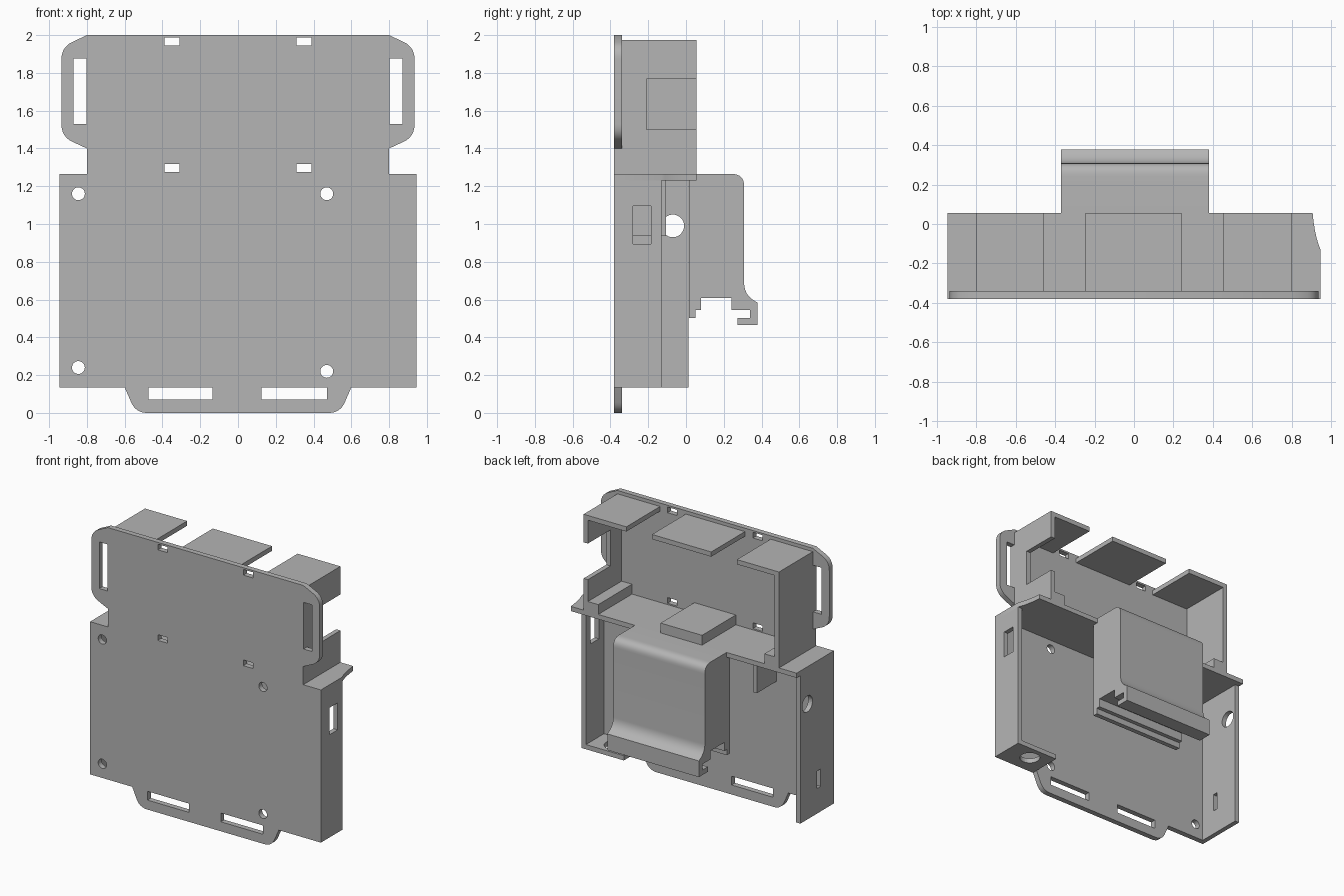
import bpy, bmesh, math
from mathutils import Vector

if "Cube" in bpy.data.objects:
    bpy.data.objects.remove(bpy.data.objects["Cube"])

# Single grey plastic
GREY = (0.46, 0.46, 0.46, 1)
plastic = bpy.data.materials.new("grey_plastic")
plastic.use_nodes = True
plastic.diffuse_color = GREY
plastic.node_tree.nodes["Principled BSDF"].inputs["Base Color"].default_value = GREY

AXES = {"x": lambda u, v, d: (d, u, v),
        "y": lambda u, v, d: (u, d, v),
        "z": lambda u, v, d: (u, v, d)}


def add_prism(bm, axis, outline, lo, hi):
    place = AXES[axis]
    bottom = [bm.verts.new(place(u, v, lo)) for u, v in outline]
    top = [bm.verts.new(place(u, v, hi)) for u, v in outline]
    bm.faces.new(bottom)
    bm.faces.new(top[::-1])
    for i in range(len(outline)):
        j = (i + 1) % len(outline)
        bm.faces.new((bottom[i], top[i], top[j], bottom[j]))


def make(name, prisms):
    bm = bmesh.new()
    for prism in prisms:
        add_prism(bm, *prism)
    bmesh.ops.recalc_face_normals(bm, faces=bm.faces)
    mesh = bpy.data.meshes.new(name)
    bm.to_mesh(mesh)
    bm.free()
    mesh.materials.append(plastic)
    obj = bpy.data.objects.new(name, mesh)
    bpy.context.collection.objects.link(obj)
    return obj


def rect(u0, u1, v0, v1):
    return [(u0, v0), (u1, v0), (u1, v1), (u0, v1)]


def circle(u, v, r, n=32):
    return [(u + r * math.cos(2 * math.pi * i / n),
             v + r * math.sin(2 * math.pi * i / n)) for i in range(n)]


def bend(a, control, b, n=8):
    """Points along a rounded corner from a to b."""
    a, c, b = Vector(a), Vector(control), Vector(b)
    return [tuple(a * (1 - t) ** 2 + c * 2 * t * (1 - t) + b * t * t)
            for t in (i / n for i in range(n + 1))]


def box(name, x0, x1, y0, y1, z0, z1):
    return make(name, [("z", rect(x0, x1, y0, y1), z0, z1)])


def cut(obj, prisms):
    cutter = make("cutter", prisms)
    cutter.hide_render = True
    mod = obj.modifiers.new("holes", "BOOLEAN")
    mod.operation, mod.solver, mod.object = "DIFFERENCE", "EXACT", cutter
    bpy.context.view_layer.objects.active = obj
    bpy.ops.object.modifier_apply(modifier=mod.name)
    bpy.data.objects.remove(cutter)


def smooth(obj):
    bpy.ops.object.select_all(action="DESELECT")
    obj.select_set(True)
    bpy.context.view_layer.objects.active = obj
    bpy.ops.object.shade_smooth_by_angle(angle=math.radians(30))


FRONT, PLATE, BACK = -0.38, -0.34, 0.055   # depth levels
SHELF, T, SIDE, UPPER = 1.265, 0.035, 0.945, 0.8
BASE, TOP = 0.135, 1.975

# Front plate with strap ears and a bottom tab
half = bend((0.48, 0), (0.54, 0), (0.565, 0.055))
half += [(0.6, BASE), (SIDE, BASE), (SIDE, SHELF), (UPPER, SHELF), (UPPER, 1.4)]
half += bend((0.88, 1.437), (0.935, 1.465), (0.935, 1.53))
half += bend((0.935, 1.87), (0.935, 1.935), (0.88, 1.962))
half += [(UPPER, 2)]
plate = make("front_plate", [("y", half + [(-u, v) for u, v in reversed(half)],
                              FRONT, PLATE)])
holes = [rect(-0.475, -0.135, 0.07, 0.135), rect(0.125, 0.47, 0.07, 0.135)]
for s in (-1, 1):
    holes.append(rect(*sorted((s * 0.803, s * 0.87)), 1.53, 1.875))
    for z in (1.275, 1.945):
        holes.append(rect(*sorted((s * 0.31, s * 0.39)), z, z + 0.042))
holes += [circle(x, z, 0.034) for x, z in
          ((-0.845, 1.16), (0.47, 1.16), (-0.845, 0.24), (0.47, 0.22))]
cut(plate, [("y", h, FRONT - 0.1, PLATE + 0.1) for h in holes])
smooth(plate)

# Shelf across the middle, with one curved end
curve = bend((SIDE, -0.13), (0.915, -0.06), (0.905, BACK))
smooth(make("shelf", [("z", [(-SIDE, PLATE), (SIDE, PLATE)] + curve
                       + [(-SIDE, BACK)], SHELF - T, SHELF)]))

# Lower side walls
right_wall = box("right_lower_wall", -SIDE, -SIDE + T, PLATE, 0.012, BASE, SHELF - T)
cut(right_wall, [("x", circle(-0.07, 0.99, 0.06), -1.1, -0.8),
                 ("x", rect(-0.225, -0.185, 0.32, 0.45), -1.1, -0.8)])
left_wall = box("left_lower_wall", SIDE - T, SIDE, PLATE, -0.13, BASE, SHELF - T)
cut(left_wall, [("x", rect(-0.28, -0.185, 0.895, 1.095), 0.8, 1.1)])

# Short floor with a cable hole
floor = box("cable_floor", 0.6, SIDE - T, PLATE, -0.13, BASE, BASE + T)
cut(floor, [("z", circle(0.75, -0.235, 0.07), 0, 0.4)])

# Upper side walls, the left one notched from behind
box("right_upper_wall", -UPPER, -UPPER + T, PLATE, BACK, SHELF, TOP)
notched = [(PLATE, SHELF), (BACK, SHELF), (BACK, 1.5), (-0.21, 1.5),
           (-0.21, 1.767), (BACK, 1.767), (BACK, TOP), (PLATE, TOP)]
make("left_upper_wall", [("x", notched, UPPER - T, UPPER)])

# Top covers
box("right_top_cover", -UPPER + T, -0.455, PLATE, BACK, TOP - T, TOP)
box("middle_top_cover", -0.245, 0.24, PLATE, BACK, TOP - T, TOP)
box("left_top_cover", 0.45, UPPER - T, PLATE, BACK, TOP - T, TOP)

# Raised supports on the shelf and a rib below it
box("middle_support", -0.17, 0.17, PLATE, BACK, SHELF, SHELF + 0.073)
box("left_support", 0.68, UPPER - T, PLATE, BACK, SHELF, SHELF + 0.073)
box("right_support", -UPPER + T, -0.68, PLATE, BACK, SHELF, SHELF + 0.073)
box("inner_rib", -0.505, -0.475, PLATE, -0.107, 0.937, SHELF - T)

# Rail clip housing on the back
profile = [(0.015, SHELF)]
profile += bend((0.24, SHELF), (0.308, SHELF), (0.308, 1.2))
profile += bend((0.308, 0.68), (0.312, 0.615), (0.378, 0.585))
profile += [(0.378, 0.465), (0.272, 0.465), (0.272, 0.502), (0.338, 0.502),
            (0.338, 0.545), (0.24, 0.545), (0.24, 0.608), (0.08, 0.608),
            (0.08, 0.545), (0.05, 0.545), (0.05, 0.502), (0.015, 0.502)]
smooth(make("rail_clip", [("x", profile, -0.37, 0.38)]))
